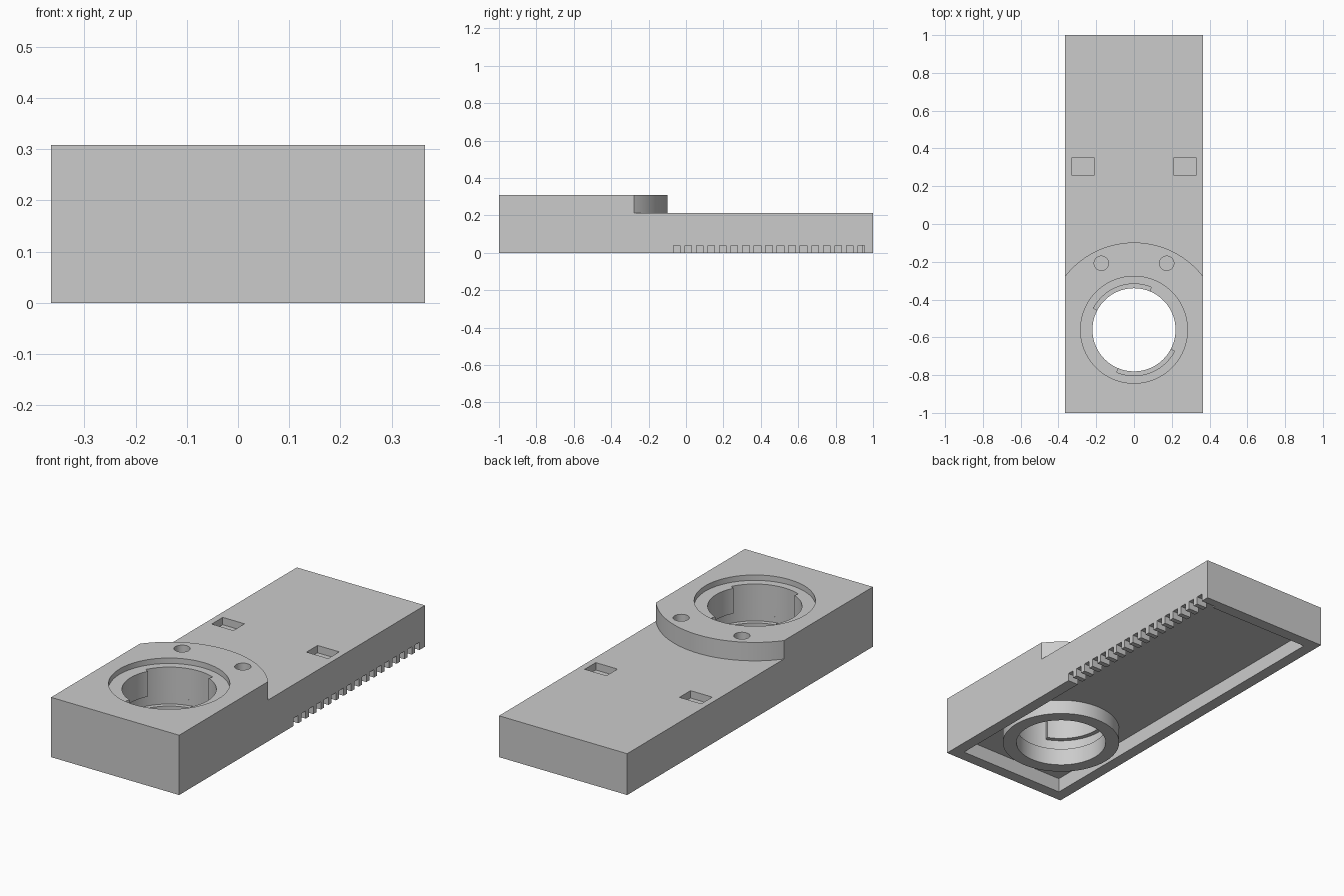
import bpy, bmesh
from math import sin, cos, radians

if "Cube" in bpy.data.objects:
    bpy.data.objects.remove(bpy.data.objects["Cube"], do_unlink=True)

HALF_W, TOP, DECK = 0.365, 0.308, 0.213
WALL, CEILING = 0.06, 0.075
CY = -0.56                       # centre line of the round socket

grey = bpy.data.materials.new("plain grey")
grey.use_nodes = True
colour = (0.6, 0.6, 0.6, 1)
grey.diffuse_color = colour
grey.node_tree.nodes["Principled BSDF"].inputs["Base Color"].default_value = colour


def arc(r, a0, a1, n, cx=0, cy=CY):
    steps = [radians(a0 + (a1 - a0) * i / n) for i in range(n + 1)]
    return [(cx + r * cos(a), cy + r * sin(a)) for a in steps]


def circle(r, cx=0, cy=CY, n=96):
    return arc(r, 0, 360, n, cx, cy)[:-1]


def rect(x0, x1, y0, y1):
    return [(x0, y0), (x1, y0), (x1, y1), (x0, y1)]


def prisms(name, outlines, z0, z1):
    """Extrude each outline between two heights into one object."""
    bm = bmesh.new()
    for outline in outlines:
        face = bm.faces.new([bm.verts.new((x, y, z0)) for x, y in outline])
        ext = bmesh.ops.extrude_face_region(bm, geom=[face])
        for v in ext["geom"]:
            if isinstance(v, bmesh.types.BMVert):
                v.co.z = z1
    bmesh.ops.recalc_face_normals(bm, faces=bm.faces)
    mesh = bpy.data.meshes.new(name)
    bm.to_mesh(mesh)
    bm.free()
    mesh.materials.append(grey)
    obj = bpy.data.objects.new(name, mesh)
    bpy.context.collection.objects.link(obj)
    return obj


def cut(target, cutter):
    """Subtract the cutter, then discard it."""
    mod = target.modifiers.new("cut", "BOOLEAN")
    mod.operation, mod.solver, mod.object = "DIFFERENCE", "EXACT", cutter
    bpy.context.view_layer.objects.active = target
    bpy.ops.object.modifier_apply(modifier=mod.name)
    bpy.data.objects.remove(cutter, do_unlink=True)


# Solid block, lowered behind the curved step
body = prisms("mounting_plate", [rect(-HALF_W, HALF_W, -1, 1)], 0, TOP)
step = arc(0.462, 152, 28, 64) + [(0.5, 1.1), (-0.5, 1.1)]
cut(body, prisms("step_cutter", [step], DECK, 0.5))

# Hollow underside that leaves a round boss standing
inner = HALF_W - WALL
hollow = prisms("hollow_cutter", [rect(-inner, inner, WALL - 1, 1 - WALL)], -0.1, CEILING)
cut(hollow, prisms("boss", [circle(0.287)], -0.2, 0.2))
cut(body, hollow)

# Socket: through bore, top recess, locking groove and two entry slots
cut(body, prisms("bore_cutter", [circle(0.22)], -0.1, 0.5))
cut(body, prisms("recess_cutter", [circle(0.283)], 0.28, 0.5))
cut(body, prisms("groove_cutter", [circle(0.243)], 0.09, 0.15))
slots = [arc(0.243, a, a + 84, 24) + arc(0.15, a + 84, a, 24) for a in (68, 248)]
cut(body, prisms("slot_cutter", slots, 0.12, 0.4))

# Blind screw holes and rectangular pockets, in mirrored pairs
holes = [circle(0.038, s * 0.173, -0.208, 32) for s in (-1, 1)]
cut(body, prisms("screw_hole_cutter", holes, 0.22, 0.5))
pockets = [rect(s * 0.27 - 0.062, s * 0.27 + 0.062, 0.26, 0.35) for s in (-1, 1)]
cut(body, prisms("pocket_cutter", pockets, 0.175, 0.5))

# Row of notches through the lower edge of the left wall
notches = []
for i in range(17):
    y = -0.05 + i * 0.0617
    notches.append(rect(0.28, 0.45, y - 0.018, y + 0.018))
cut(body, prisms("notch_cutter", notches, -0.1, 0.04))

# Smooth round walls, crisp edges
bpy.ops.object.select_all(action="DESELECT")
body.select_set(True)
bpy.context.view_layer.objects.active = body
bpy.ops.object.shade_smooth_by_angle(angle=radians(30))
